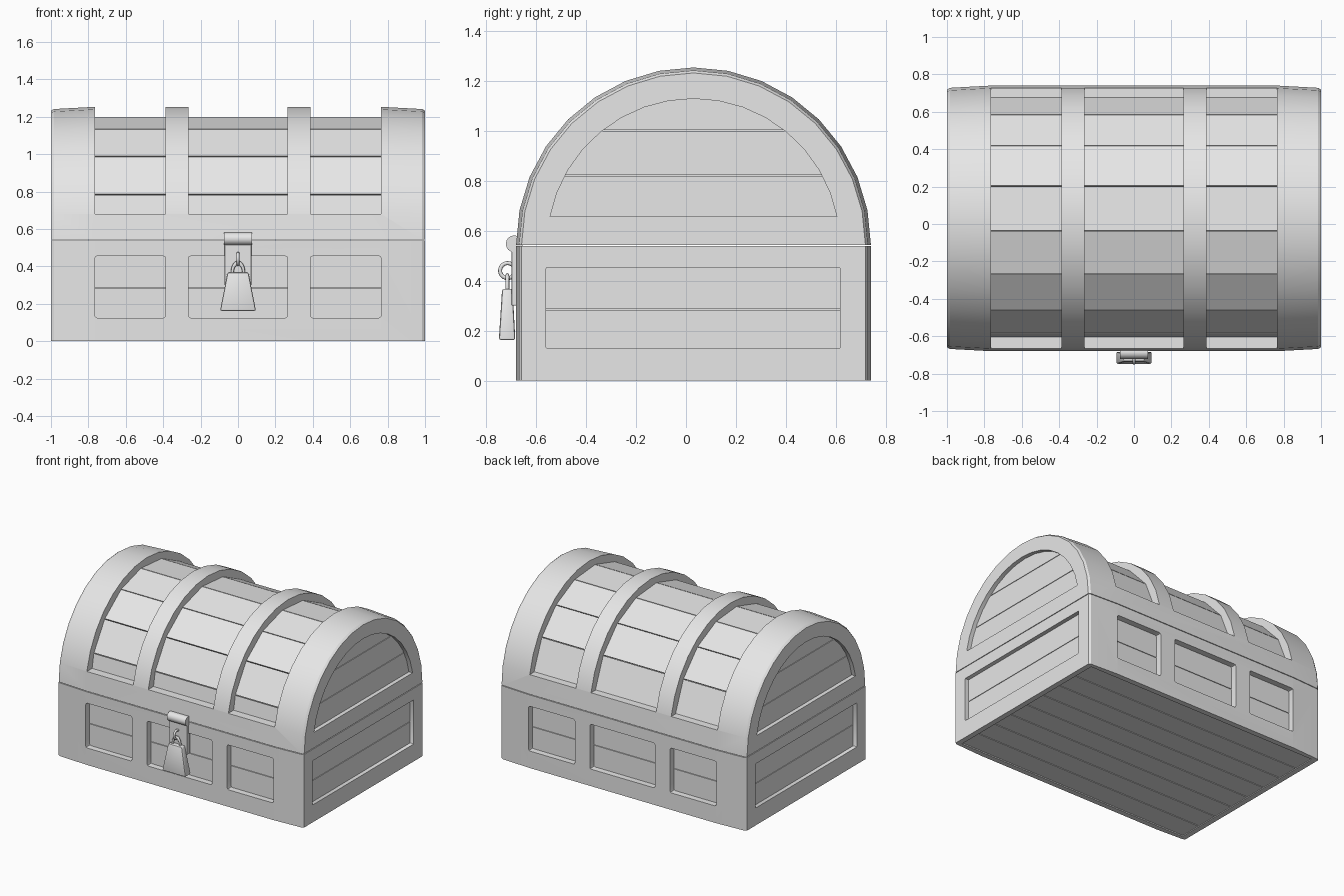
import bpy, bmesh, math
from math import sin, cos, pi, asin, sqrt

if "Cube" in bpy.data.objects:
    bpy.data.objects.remove(bpy.data.objects["Cube"])

YC, ZC, R = 0.03, 0.543, 0.71          # lid arch centre and radius
grey = bpy.data.materials.new("plain_grey")
grey.diffuse_color = (0.8, 0.8, 0.8, 1)
grey.use_nodes = True
grey.node_tree.nodes["Principled BSDF"].inputs["Base Color"].default_value = grey.diffuse_color


def loft(bm, sections):
    """Skin equal-length loops of 3D points and cap both ends."""
    rings = [[bm.verts.new(p) for p in s] for s in sections]
    n = len(rings[0])
    for a, b in zip(rings, rings[1:]):
        for i in range(n):
            bm.faces.new((a[i], a[(i + 1) % n], b[(i + 1) % n], b[i]))
    bm.faces.new(rings[0])
    bm.faces.new(rings[-1][::-1])


def prism(bm, pts, a, b, axis):
    put = {"x": lambda u, v, w: (w, u, v),
           "y": lambda u, v, w: (u, w, v),
           "z": lambda u, v, w: (u, v, w)}[axis]
    loft(bm, [[put(u, v, w) for u, v in pts] for w in (a, b)])


def rect(u0, u1, v0, v1):
    return [(u0, v0), (u1, v0), (u1, v1), (u0, v1)]


def rounded(u0, u1, v0, v1, r=0.012):
    pts = []
    corners = [(u1 - r, v1 - r), (u0 + r, v1 - r), (u0 + r, v0 + r), (u1 - r, v0 + r)]
    for k, (u, v) in enumerate(corners):
        for t in (0, 0.5, 1):
            a = (k + t) * pi / 2
            pts.append((u + r * cos(a), v + r * sin(a)))
    return pts


def arc(r, z_low=ZC, n=16):
    a0 = asin((z_low - ZC) / r)
    return [(YC + r * cos(a0 + (pi - 2 * a0) * i / n),
             ZC + r * sin(a0 + (pi - 2 * a0) * i / n)) for i in range(n + 1)]


def finish(name, bm, bevel=0):
    bmesh.ops.recalc_face_normals(bm, faces=bm.faces[:])
    if bevel:
        bmesh.ops.bevel(bm, geom=bm.edges[:], offset=bevel, segments=2,
                        profile=0.5, affect='EDGES')
    me = bpy.data.meshes.new(name)
    bm.to_mesh(me)
    bm.free()
    ob = bpy.data.objects.new(name, me)
    bpy.context.collection.objects.link(ob)
    me.materials.append(grey)
    return ob


def smooth(ob, angle=30):
    bpy.ops.object.select_all(action='DESELECT')
    ob.select_set(True)
    bpy.context.view_layer.objects.active = ob
    bpy.ops.object.shade_smooth_by_angle(angle=math.radians(angle))


def carve(ob, cutter_bm):
    """Cut recesses and bake the result."""
    cutter = finish("cutter", cutter_bm)
    cutter.hide_render = True
    m = ob.modifiers.new("cut", 'BOOLEAN')
    m.operation, m.solver, m.object = 'DIFFERENCE', 'EXACT', cutter
    dg = bpy.context.evaluated_depsgraph_get()
    me = bpy.data.meshes.new_from_object(ob.evaluated_get(dg))
    ob.modifiers.clear()
    ob.data = me
    bpy.data.objects.remove(cutter)
    smooth(ob)


# end bands pinch in slightly toward x = +-1
TAPER = [(-1, 0.022), (-0.985, 0.012), (-0.765, 0), (0.765, 0), (0.985, 0.012), (1, 0.022)]
BAYS = [(-0.765, -0.388), (-0.265, 0.265), (0.388, 0.765)]
Y0, Y1 = YC - R, YC + R

# base frame with recessed bays, end panels and underside
bm = bmesh.new()
loft(bm, [[(x, y, z) for y, z in rect(Y0 + s, Y1 - s, 0, 0.538)] for x, s in TAPER])
base = finish("base_frame", bm)
cut = bmesh.new()
for x0, x1 in BAYS:
    prism(cut, rounded(x0, x1, 0.125, 0.455), Y0 - 0.1, Y0 + 0.06, "y")
    prism(cut, rounded(x0, x1, 0.125, 0.455), Y1 - 0.06, Y1 + 0.1, "y")
for s in (-1, 1):
    prism(cut, rounded(-0.56, 0.617, 0.128, 0.453, 0.006), s * 0.945, s * 1.1, "x")
prism(cut, rect(-0.96, 0.96, Y0 + 0.04, Y1 - 0.04), -0.1, 0.02, "z")
carve(base, cut)

# base planks: two rows on every side
bm = bmesh.new()
for z0, z1 in ((0.1, 0.283), (0.287, 0.48)):
    prism(bm, rect(-0.82, 0.82, z0, z1), Y0 + 0.045, Y0 + 0.08, "y")
    prism(bm, rect(-0.82, 0.82, z0, z1), Y1 - 0.08, Y1 - 0.045, "y")
    for s in (-1, 1):
        prism(bm, rect(-0.6, 0.66, z0, z1), s * 0.92, s * 0.97, "x")
finish("base_planks", bm)

# underside planks
bm = bmesh.new()
N = 8
w = (2 * R - 0.08) / N
for i in range(N):
    y = Y0 + 0.04 + i * w
    prism(bm, rect(-0.96, 0.96, y + 0.003, y + w - 0.003), 0.006, 0.04, "z")
finish("bottom_planks", bm)

# lid frame with arched bays and arched end panels
bm = bmesh.new()
loft(bm, [[(x, y, z) for y, z in arc(R - s)] for x, s in TAPER])
lid = finish("lid_frame", bm)
cut = bmesh.new()
for x0, x1 in BAYS:
    prism(cut, arc(0.8, 0.68) + arc(0.625, 0.68)[::-1], x0, x1, "x")
for s in (-1, 1):
    prism(cut, arc(0.585, 0.657), s * 0.945, s * 1.1, "x")
carve(lid, cut)

# lid planks: flat staves around the arch
bm = bmesh.new()
step, gap = 20.94, 0.2
for i in range(8):
    a, b = (math.radians(12 + step * (i + k) + g) for k, g in ((0, gap), (1, -gap)))
    pts = [(YC + r * cos(t), ZC + r * sin(t))
           for r, t in ((0.61, a), (0.66, a), (0.66, b), (0.61, b))]
    prism(bm, pts, -0.82, 0.82, "x")
finish("lid_planks", bm)

# lid end planks
bm = bmesh.new()
for z0, z1 in ((0.62, 0.818), (0.822, 0.998), (1.002, 1.14)):
    h0, h1 = (sqrt(0.63 ** 2 - (z - ZC) ** 2) for z in (z0, z1))
    pts = [(YC - h0, z0), (YC + h0, z0), (YC + h1, z1), (YC - h1, z1)]
    for s in (-1, 1):
        prism(bm, pts, s * 0.92, s * 0.97, "x")
finish("lid_end_planks", bm)

# hasp: hinge barrel and hanging plate
bm = bmesh.new()
prism(bm, [(-0.687 + 0.034 * cos(i * pi / 8), 0.547 + 0.034 * sin(i * pi / 8))
           for i in range(16)], -0.075, 0.075, "x")
smooth(finish("hasp_barrel", bm))
bm = bmesh.new()
prism(bm, rect(-0.072, 0.072, 0.3, 0.535), -0.698, -0.66, "y")
finish("hasp_plate", bm, 0.004)


def ring(name, loc, rot, major, scale=(1, 1, 1)):
    bpy.ops.mesh.primitive_torus_add(location=loc, rotation=rot, major_radius=major,
                                     minor_radius=0.008, major_segments=24, minor_segments=8)
    ob = bpy.context.object
    ob.name, ob.scale = name, scale
    ob.data.materials.append(grey)
    smooth(ob, 60)


# staple ring, shackle and padlock body
ring("staple_ring", (0, -0.714, 0.44), (0, pi / 2, 0), 0.03)
ring("shackle", (0, -0.715, 0.37), (pi / 2, 0, 0), 0.03, (1, 1.6, 1))
bm = bmesh.new()
loft(bm, [[(x, y, z) for x, y in rect(-h, h, y0, y1)]
          for z, h, y0, y1 in ((0.162, 0.096, -0.749, -0.683), (0.367, 0.056, -0.736, -0.694))])
smooth(finish("padlock_body", bm, 0.009), 40)
